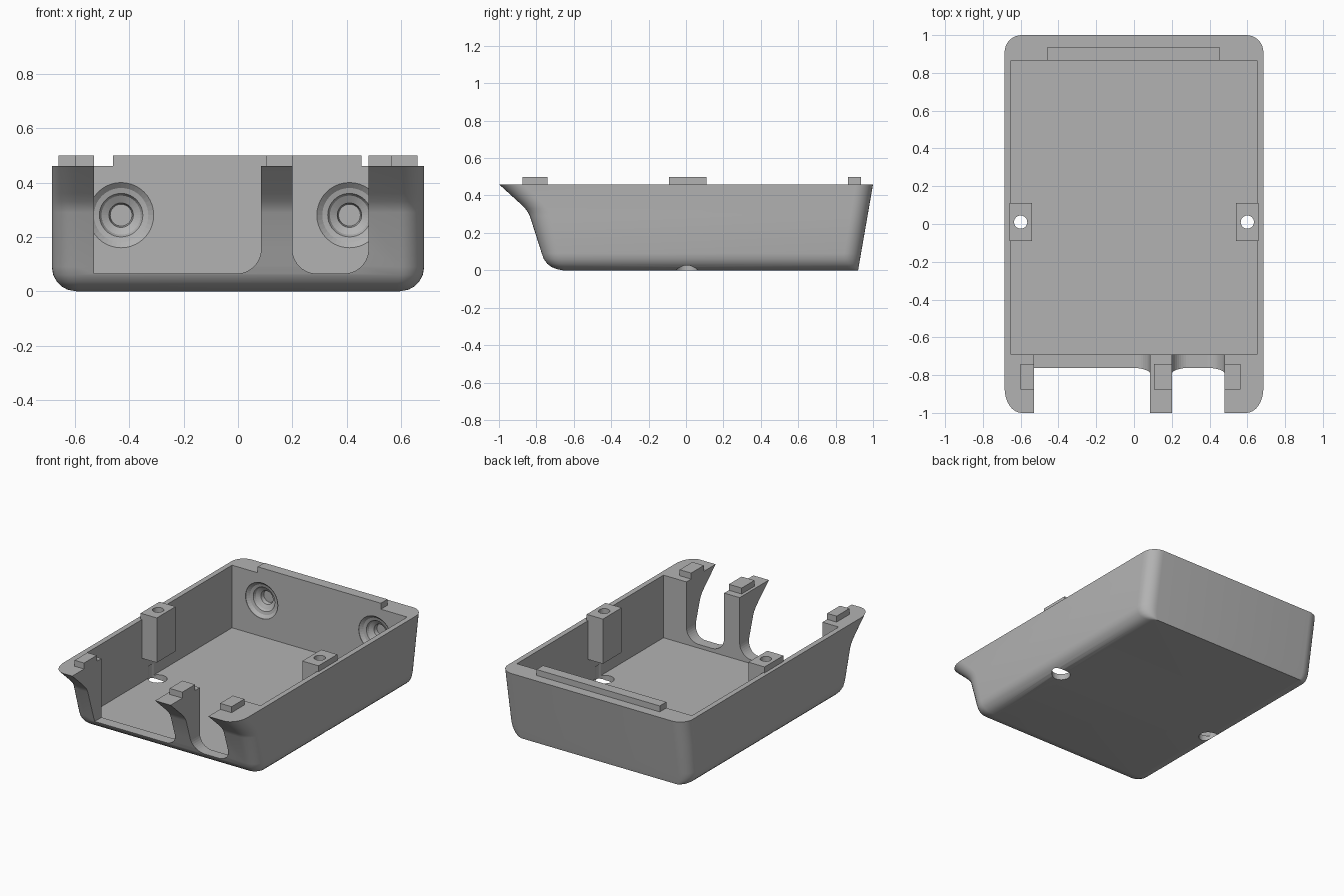
import bpy, bmesh, math

if "Cube" in bpy.data.objects:
    bpy.data.objects.remove(bpy.data.objects["Cube"])

grey = bpy.data.materials.new("grey plastic")
grey.diffuse_color = (0.45, 0.45, 0.45, 1)
grey.use_nodes = True
grey.node_tree.nodes["Principled BSDF"].inputs["Base Color"].default_value = grey.diffuse_color


def make(name, bm, helper=False):
    bmesh.ops.recalc_face_normals(bm, faces=bm.faces[:])
    me = bpy.data.meshes.new(name)
    bm.to_mesh(me)
    bm.free()
    me.materials.append(grey)
    ob = bpy.data.objects.new(name, me)
    bpy.context.collection.objects.link(ob)
    if helper:
        ob.hide_render = True
        ob.hide_viewport = True
    return ob


def loft(name, rings, helper=False):
    """Skin a list of closed rings and cap both ends."""
    bm = bmesh.new()
    loops = [[bm.verts.new(p) for p in r] for r in rings]
    for a, b in zip(loops, loops[1:]):
        for i in range(len(a)):
            j = (i + 1) % len(a)
            bm.faces.new((a[i], a[j], b[j], b[i]))
    bm.faces.new(loops[0])
    bm.faces.new(loops[-1])
    return make(name, bm, helper)


def box(name, x0, x1, y0, y1, z0, z1, helper=False):
    return loft(name, [[(x0, y0, z), (x1, y0, z), (x1, y1, z), (x0, y1, z)]
                       for z in (z0, z1)], helper)


def turned(name, centre, profile, axis, helper=True, n=40):
    """Round solid along y or z; profile holds (radius, position)."""
    rings = []
    for r, p in profile:
        ring = []
        for i in range(n):
            a = 2 * math.pi * i / n
            u, v = centre[0] + r * math.cos(a), centre[1] + r * math.sin(a)
            ring.append((u, p, v) if axis == 'y' else (u, v, p))
        rings.append(ring)
    return loft(name, rings, helper)


def cut(ob, cutter):
    m = ob.modifiers.new("cut", 'BOOLEAN')
    m.operation = 'DIFFERENCE'
    m.solver = 'EXACT'
    m.object = cutter


def smooth(ob):
    bpy.ops.object.select_all(action='DESELECT')
    ob.select_set(True)
    bpy.context.view_layer.objects.active = ob
    bpy.ops.object.shade_smooth_by_angle(angle=math.radians(30))


# Outer shell: rounded rectangles stacked up the height, flared at the front
FRONT = [(0, -.66), (.006, -.69), (.018, -.72), (.035, -.742), (.06, -.76),
         (.09, -.771), (.29, -.835), (.31, -.845), (.33, -.86), (.36, -.89),
         (.46, -1.0)]


def ring(z, front):
    t = min(z / .09, 1)
    bulge = math.sqrt(1 - (1 - t) ** 2)
    w = .595 + .09 * bulge
    back = .92 + .08 * z / .46
    r = .02 + .07 * bulge
    ry = r + .04 * z / .46
    pts = []
    for cx, cy, rad, start in ((w - r, back - r, r, 0), (r - w, back - r, r, 90),
                               (r - w, front + ry, ry, 180), (w - r, front + ry, ry, 270)):
        for k in range(9):
            a = math.radians(start + k * 11.25)
            pts.append((cx + r * math.cos(a), cy + rad * math.sin(a), z))
    return pts


shell = loft("tray_shell", [ring(z, f) for z, f in FRONT])

# Inner cavity
cut(shell, box("cavity_cutter", -.65, .65, -.69, .865, .04, .7, True))


# Front openings with rounded lower corners
def opening(name, x0, x1, round_left):
    z0, r = .065, .09
    prof = [(x1, .7), (x0, .7)]
    if round_left:
        prof += [(x0 + r - r * math.cos(a), z0 + r - r * math.sin(a))
                 for a in (k * math.pi / 20 for k in range(11))]
    else:
        prof.append((x0, z0))
    prof += [(x1 - r + r * math.sin(a), z0 + r - r * math.cos(a))
             for a in (k * math.pi / 20 for k in range(11))]
    cut(shell, loft(name, [[(x, y, z) for x, z in prof] for y in (-1.2, -.6)], True))


opening("wide_opening_cutter", -.53, .085, False)
opening("narrow_opening_cutter", .2, .48, True)

# Stepped round recesses inside the back wall
for i, x in enumerate((-.43, .41)):
    cut(shell, turned(f"recess_cutter_{i}", (x, .28),
                      [(.12, .8), (.12, .868), (.10, .885), (.08, .89),
                       (.072, .905), (.045, .92), (.04, .945)], 'y'))

# Screw bosses on the side walls, with holes through boss and floor
for side, s in (("left", -1), ("right", 1)):
    a, b = sorted((s * .54, s * .66))
    boss = box(f"screw_boss_{side}", a, b, -.09, .11, .2, .5)
    cut(boss, turned(f"screw_hole_cutter_{side}", (s * .6, .01),
                     [(.035, .1), (.035, .6)], 'z'))
    cut(shell, turned(f"floor_hole_cutter_{side}", (s * .6, .005),
                      [(.058, -.1), (.058, .12)], 'z'))
    smooth(boss)

# Locating tabs on the rim
box("back_tab", -.46, .455, .865, .935, .45, .5)
for name, x0, x1 in (("left", -.6, -.53), ("middle", .105, .2), ("right", .48, .565)):
    box(f"front_tab_{name}", x0, x1, -.875, -.74, .45, .5)

smooth(shell)
